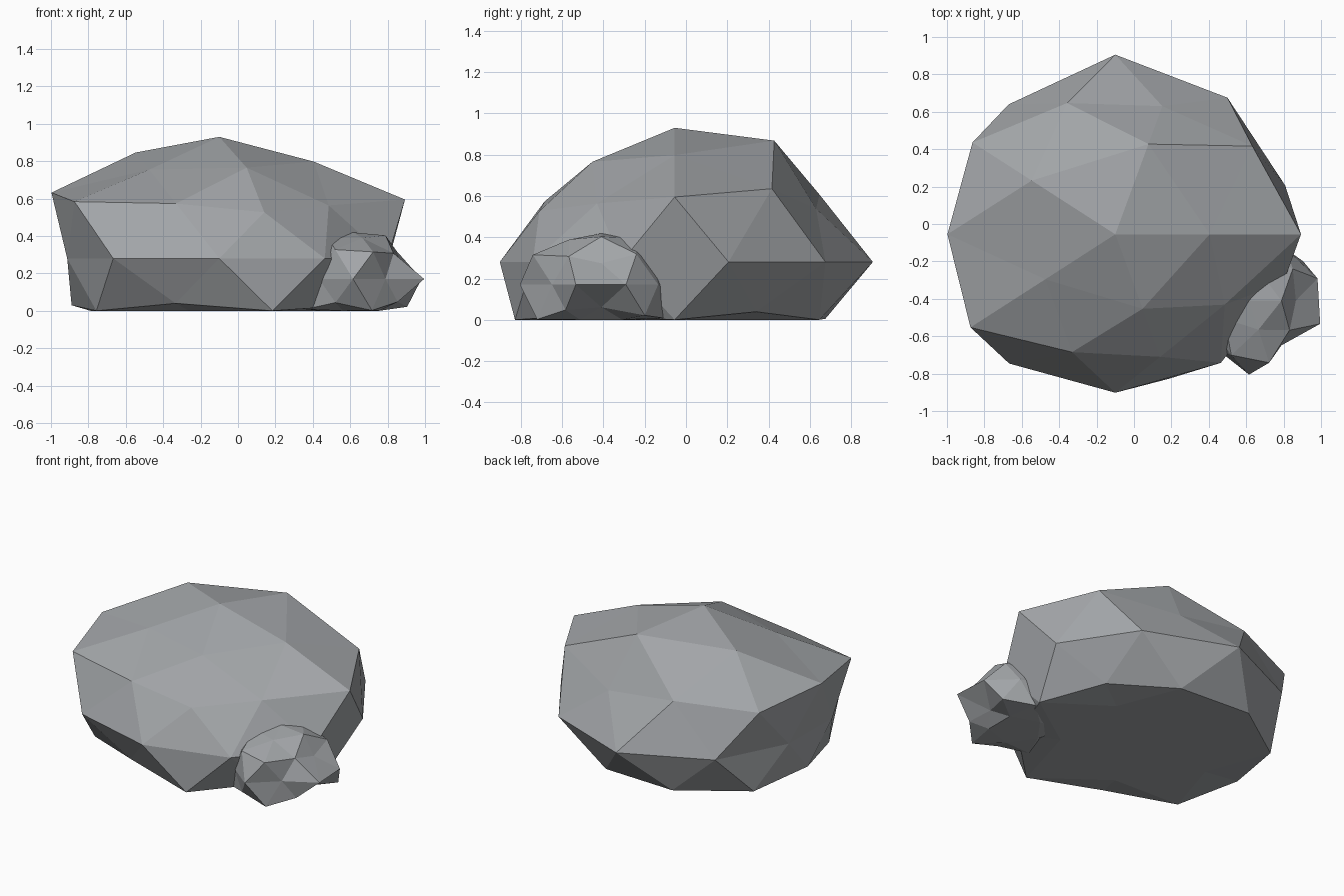
import bpy, bmesh, math

if "Cube" in bpy.data.objects:
    bpy.data.objects.remove(bpy.data.objects["Cube"])

stone = bpy.data.materials.new("stone grey")
stone.diffuse_color = (0.36, 0.375, 0.39, 1)
stone.use_nodes = True
stone.node_tree.nodes["Principled BSDF"].inputs["Base Color"].default_value = stone.diffuse_color


def rock(name, center, scale, rings):
    """Icosphere whose points are pushed in or out ring by ring, flattened on the ground."""
    bm = bmesh.new()
    bmesh.ops.create_icosphere(bm, subdivisions=2, radius=1)
    for v in bm.verts:
        v.co.normalize()

    # order points from top to bottom, then by angle around the ring
    def key(v):
        return (-round(v.co.z, 1), (math.degrees(math.atan2(v.co.y, v.co.x)) + 1) % 360)

    factors = [f for ring in rings for f in ring]
    for v, f in zip(sorted(bm.verts, key=key), factors):
        v.co = [c + p * s * f for c, p, s in zip(center, v.co, scale)]
        v.co.z = max(v.co.z, 0)
    bmesh.ops.recalc_face_normals(bm, faces=bm.faces[:])
    mesh = bpy.data.meshes.new(name)
    bm.to_mesh(mesh)
    bm.free()
    mesh.materials.append(stone)
    obj = bpy.data.objects.new(name, mesh)
    bpy.context.collection.objects.link(obj)


# main boulder
rock("large_boulder", (-0.10, -0.055, 0.28), (1, 0.885, 0.634), [
    [1.025],
    [0.96, 1.09, 1.05, 0.88, 0.90],
    [1.065, 0.98, 1.055, 0.88, 0.85],
    [1.11, 0.91, 1.055, 1.07, 0.87],
    [0.955, 1.02, 1.085, 0.97, 0.85, 0.855, 0.965, 0.957, 0.96, 0.945],
    [0.85, 0.97, 0.883, 0.847, 0.90],
    [0.97, 0.98, 1.0, 0.955, 1.08],
    [1] * 5,
    [1],
])

# small stone leaning on the front right side
rock("small_stone", (0.615, -0.41, 0.17), (1, 1, 0.83), [
    [0.30],
    [0.33, 0.32, 0.30, 0.31, 0.31],
    [0.34, 0.32, 0.30, 0.36, 0.315],
    [0.28, 0.30, 0.30, 0.28, 0.39],
    [0.385, 0.34, 0.32, 0.30, 0.30, 0.30, 0.31, 0.395, 0.295, 0.40],
    [0.40, 0.33, 0.30, 0.34, 0.33],
    [0.25, 0.37, 0.33, 0.37, 0.385],
    [0.33] * 5,
    [0.33],
])
